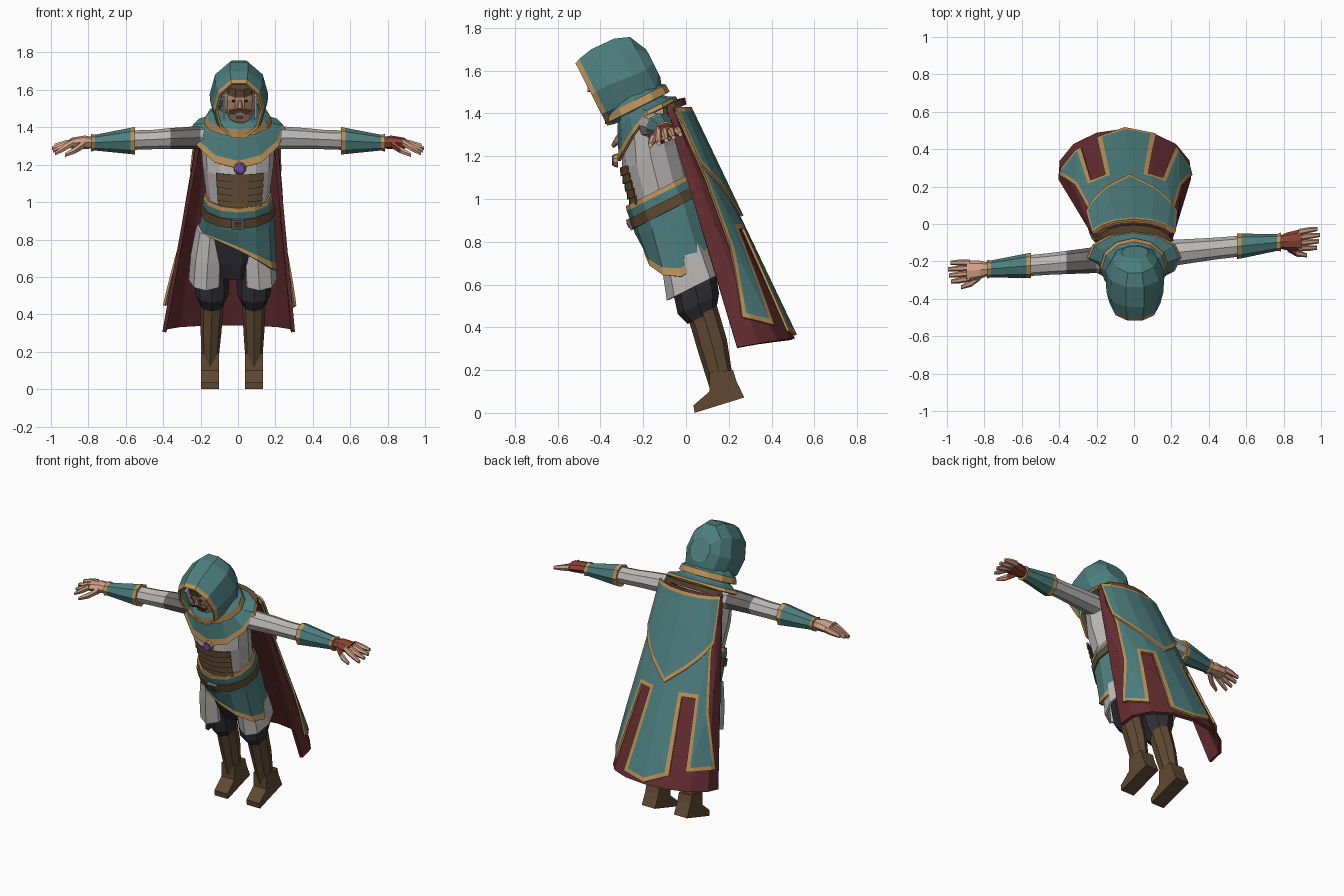
import bpy, bmesh
from math import sin, cos, pi, radians
from mathutils import Vector, Matrix

if "Cube" in bpy.data.objects:
    bpy.data.objects.remove(bpy.data.objects["Cube"])

LEAN = 0.47  # the whole figure tips forward
X, Y, Z = Vector((1, 0, 0)), Vector((0, 1, 0)), Vector((0, 0, 1))
BACK = Vector((0, cos(LEAN), sin(LEAN)))
UP = Vector((0, -sin(LEAN), cos(LEAN)))

COLOURS = {
    "teal": (.075, .21, .21), "gold": (.50, .29, .10), "maroon": (.13, .026, .030),
    "glove_red": (.27, .055, .035), "linen": (.50, .49, .48), "grey": (.15, .145, .14),
    "skin": (.64, .36, .24), "leather": (.115, .068, .032),
    "charcoal": (.028, .027, .034), "purple": (.16, .06, .50)}
MATS = {}
for key, rgb in COLOURS.items():
    m = bpy.data.materials.new(key)
    m.use_nodes = True
    m.diffuse_color = (*rgb, 1)
    bsdf = m.node_tree.nodes["Principled BSDF"]
    bsdf.inputs["Base Color"].default_value = (*rgb, 1)
    bsdf.inputs["Roughness"].default_value = .9
    MATS[key] = m


def finish(name, bm, mats, thick=0):
    bmesh.ops.recalc_face_normals(bm, faces=bm.faces)
    me = bpy.data.meshes.new(name)
    bm.to_mesh(me)
    bm.free()
    for key in mats:
        me.materials.append(MATS[key])
    ob = bpy.data.objects.new(name, me)
    bpy.context.collection.objects.link(ob)
    if thick:
        mod = ob.modifiers.new("thickness", "SOLIDIFY")
        mod.thickness, mod.offset = thick, 0
    return ob


def loft(name, rings, mats, n=10, U=X, V=BACK, arc=None, caps=(True, True), thick=0):
    """Skin through rings of (centre, radius_u, radius_v, shear, front_drop)."""
    bm = bmesh.new()
    a0, a1 = arc or (0, 2 * pi)
    count = n + 1 if arc else n
    rows = []
    for c, ru, rv, *extra in rings:
        shear, drop = (extra + [0, 0])[:2]
        row = []
        for i in range(count):
            a = a0 + (a1 - a0) * i / n
            lift = shear * ru * cos(a) - drop * max(0, -sin(a)) ** 1.3
            row.append(bm.verts.new(Vector(c) + U * ru * cos(a) + V * rv * sin(a) + Z * lift))
        rows.append(row)
    keys = list(dict.fromkeys(mats))
    for s in range(len(rows) - 1):
        slot = keys.index(mats[min(s, len(mats) - 1)])
        for i in range(n):
            j = (i + 1) % count
            f = bm.faces.new((rows[s][i], rows[s][j], rows[s + 1][j], rows[s + 1][i]))
            f.material_index = slot
    if not arc:
        for end, row, key in ((0, rows[0], mats[0]), (1, rows[-1], mats[-1])):
            if caps[end]:
                bm.faces.new(row).material_index = keys.index(key)
    return finish(name, bm, keys, thick)


def box(name, centre, size, mat, roll=0):
    bm = bmesh.new()
    bmesh.ops.create_cube(bm, size=1, matrix=Matrix.Translation(centre) @ Matrix.Rotation(LEAN, 4, "X")
                          @ Matrix.Rotation(roll, 4, "Y") @ Matrix.Diagonal((*size, 1)))
    return finish(name, bm, [mat])


def cape_point(u, v, off):
    a = radians(100) * u
    w = .195 + .155 * v + off
    d = (.08 + .18 * v) / 1.17
    return Vector((-.05 * v + w * sin(a), .515 * v - .015 - d * (1 - cos(a)) + off * .9 * cos(a),
                   1.425 - 1.08 * v - .04 * v * u * u + off * .4))


def panel(name, outline, off, mats, border=0, thick=.012):
    """Flat outline in cape space, edged with trim, then bent onto the cape."""
    bm = bmesh.new()
    su, sv = .5, 1.15
    bm.faces.new([bm.verts.new((u * su, v * sv, 0)) for u, v in outline])
    bm.normal_update()
    if border:
        edge = bmesh.ops.inset_region(bm, faces=bm.faces[:], thickness=border,
                                      use_even_offset=True, use_boundary=True)
        for f in edge["faces"]:
            f.material_index = 1
    bmesh.ops.triangulate(bm, faces=bm.faces[:])
    for axis, steps, scale in ((X, [k / 4 for k in range(-3, 4)], su),
                               (Y, [k / 6 for k in range(1, 6)], sv)):
        for k in steps:
            bmesh.ops.bisect_plane(bm, geom=bm.verts[:] + bm.edges[:] + bm.faces[:],
                                   plane_co=axis * k * scale, plane_no=axis, dist=1e-5)
    for v in bm.verts:
        v.co = cape_point(v.co.x / su, max(0, v.co.y / sv), off)
    return finish(name, bm, mats, thick)


# Cape: lining, split outer panel and pointed upper layer
panel("cape_lining", [(-1, 0), (1, 0), (1, 1), (.5, 1), (0, 1), (-.5, 1), (-1, 1)], 0, ["maroon"], 0, .02)
panel("cape_outer_panel", [
    (-.72, .02), (.72, .02), (.62, .3), (.66, .6), (.84, .89), (.48, .94), (.37, .53), (.2, .53),
    (.27, .97), (0, .99), (-.25, .93), (-.25, .53), (-.43, .53), (-.42, .9), (-.84, .89),
    (-.66, .6), (-.62, .3)], .02, ["teal", "gold"], .024)
panel("cape_upper_layer", [(-.72, .01), (.72, .01), (.64, .25), (0, .48), (-.64, .25)],
      .034, ["teal", "gold"], .022)
loft("cape_yoke", [((0, -.105, 1.395), .195, .095), ((0, -.105, 1.43), .185, .088)], ["leather"],
     n=8, arc=(.1, pi - .1), thick=.045)

# Torso and laced bodice
loft("torso", [((0, -.10, .95), .165, .15), ((0, -.115, 1.0), .165, .15), ((0, -.165, 1.2), .19, .15),
               ((0, -.185, 1.35), .20, .13), ((0, -.21, 1.43), .11, .09)], ["linen"], n=12)
plates = []
for k in range(5):
    t = k / 5
    for dt, grow in ((0, .016), (.19, .008)):
        s = t + dt
        plates.append(((0.01, -.115 - .05 * s, 1.02 + .18 * s), .17 + .02 * s + grow, .15 + grow, 0, -.02))
loft("bodice_plates", plates, ["leather"], n=6, arc=(radians(-129), radians(-51)), thick=.008)

# Skirt, belt and buckle
loft("skirt", [((0, -.132, 1.04), .174, .16), ((0, -.124, 1.02), .18, .165),
               ((0, -.08, .92), .188, .172, -.1), ((-.003, -.026, .763), .203, .184, -.43, -.085),
               ((-.003, -.022, .74), .208, .187, -.5, -.09)],
     ["gold", "teal", "teal", "gold"], n=12, caps=(False, False), thick=.012)
loft("belt", [((0, -.11, .985), .191, .175), ((0, -.09, .94), .194, .18)], ["leather"],
     n=12, caps=(False, False), thick=.014)
buckle = Vector((0, -.10, .963)) - BACK * .182
box("belt_buckle", buckle, (.07, .016, .055), "grey")
box("buckle_centre", buckle - BACK * .006, (.04, .012, .03), "leather")
loft("hips", [((-.02, -.05, .88), .15, .13), ((-.025, .01, .72), .15, .125), ((-.025, .03, .63), .11, .10)],
     ["charcoal"])

# Legs: shirt tails, breeches and boots
for side, cx, foot in (("right", -.14, -.15), ("left", .085, .085)):
    out = -1 if cx < 0 else 1
    loft(side + "_shirt_tail", [((cx + .01 * out, -.045, .86), .07, .085),
                                ((cx + .022 * out, -.005, .72), .085, .112),
                                ((cx + .03 * out, .03, .585), .088, .128)],
         ["linen"], n=8, caps=(True, False), thick=.012)
    loft(side + "_breeches", [((cx, .0, .72), .08, .10), ((cx, .045, .58), .092, .11),
                              ((cx, .058, .51), .09, .108), ((cx, .075, .45), .062, .075)], ["charcoal"], n=8)
    loft(side + "_boot_shaft", [((cx, .075, .475), .066, .075), ((cx, .09, .43), .062, .074),
                                ((cx * .6 + foot * .4, .125, .31), .056, .074), ((foot, .165, .14), .044, .06)],
         ["leather"], n=8)
    bm = bmesh.new()
    profile = [(.11, .19), (.22, .20), (.235, .15), (.272, .072), (.04, 0), (.035, .035), (.11, .10)]
    sole = bm.faces.new([bm.verts.new((foot - .048, y, z)) for y, z in profile])
    moved = bmesh.ops.extrude_face_region(bm, geom=[sole])["geom"]
    bmesh.ops.translate(bm, vec=X * .096, verts=[g for g in moved if isinstance(g, bmesh.types.BMVert)])
    finish(side + "_boot_foot", bm, ["leather"])

# Arms with bracers and hands
for side, s, slope in (("right", -1, -.085), ("left", 1, .10)):
    def at(x, z, dy=0):
        return (s * x, -.175 + slope * x + dy, z)

    def limb(part, rings, mats, n=8):
        loft(side + part, [(at(x, z, dy), ry, rz) for x, z, ry, rz, dy in rings], mats, n, Y, Z)

    limb("_sleeve", [(.10, 1.335, .07, .06, 0), (.20, 1.345, .07, .062, 0), (.36, 1.34, .062, .056, 0),
                     (.45, 1.335, .058, .052, 0), (.60, 1.33, .055, .052, 0)],
         ["linen", "grey" if s < 0 else "linen", "linen"])
    limb("_bracer", [(.55, 1.328, .068, .074, 0), (.575, 1.327, .066, .070, 0),
                     (.765, 1.318, .045, .042, 0), (.785, 1.317, .05, .047, 0)], ["gold", "teal", "gold"])
    palm = "glove_red" if s > 0 else "skin"
    limb("_palm", [(.77, 1.317, .032, .03, 0), (.82, 1.32, .048, .036, 0), (.895, 1.315, .058, .028, 0)], [palm])
    for k in range(4):
        dy = .044 - .029 * k
        tip = .998 - .012 * abs(k - 1.3)
        limb("_finger_%d" % (k + 1), [(.88, 1.32, .016, .022, dy), (.93, 1.312 - .008 * k, .016, .019, dy * 1.1),
                                      (tip, 1.302 - .014 * k, .011, .011, dy * 1.15)], ["skin"], 6)
    limb("_thumb", [(.82, 1.312, .024, .026, -.03), (.87, 1.278, .019, .021, -.068),
                    (.925, 1.252, .011, .012, -.085)], [palm, "skin"], 6)

# Shoulder mantle with squared front, and collar
loft("mantle", [((0, -.22, 1.44), .12, .10), ((0, -.20, 1.415), .185, .127, 0, .02),
                ((0, -.18, 1.408), .236, .145, 0, .122), ((0, -.178, 1.39), .248, .15, 0, .144)],
     ["teal", "teal", "gold"], n=12, caps=(False, False), thick=.014)
loft("collar", [((0, -.226, 1.425), .176, .162), ((0, -.238, 1.458), .166, .156),
                ((0, -.25, 1.478), .135, .128), ((0, -.265, 1.52), .115, .11)],
     ["gold", "teal"], n=12, caps=(False, False), thick=.014)

# Pendant
for name, r, d, y, mat in (("pendant_rim", .034, .02, -.327, "gold"), ("pendant_gem", .028, .024, -.333, "purple")):
    bm = bmesh.new()
    bmesh.ops.create_cone(bm, cap_ends=True, segments=10, radius1=r, radius2=r * .85, depth=d,
                          matrix=Matrix.Translation((.01, y, 1.18)) @ Matrix.Rotation(pi / 2, 4, "X"))
    finish(name, bm, [mat])

# Hood, open at the front
loft("hood", [((.005, -.44, 1.49), .12, .165), ((.005, -.42, 1.502), .13, .174),
              ((.005, -.36, 1.535), .146, .187), ((.005, -.25, 1.575), .15, .198),
              ((.005, -.19, 1.605), .115, .172), ((.005, -.158, 1.63), .07, .075)],
     ["gold", "teal"], n=10, V=UP, caps=(False, True), thick=.014)

# Head and face
H = Vector((.01, -.355, 1.515))
loft("head", [(H + UP * h, r, r) for h, r in ((-.095, .045), (-.06, .066), (-.01, .08),
                                              (.06, .083), (.088, .079), (.13, .07))],
     ["skin", "skin", "skin", "skin", "leather"])


def on_face(x, h, d=.08):
    return H + X * x + UP * h - BACK * d


loft("nose", [(on_face(0, .075, .076), .008, .008), (on_face(0, .035, .088), .016, .014),
              (on_face(0, .028, .08), .012, .01)], ["skin"], n=6)
box("mouth", on_face(0, -.03, .072), (.034, .012, .014), "leather")
for s in (-1, 1):
    name = "right" if s < 0 else "left"
    box(name + "_moustache", on_face(s * .027, .008, .078), (.06, .02, .018), "leather", s * .25)
    box(name + "_eye", on_face(s * .032, .068, .076), (.018, .009, .008), "charcoal")
    box(name + "_side_hair", on_face(s * .085, .02, .04), (.012, .04, .13), "linen")
